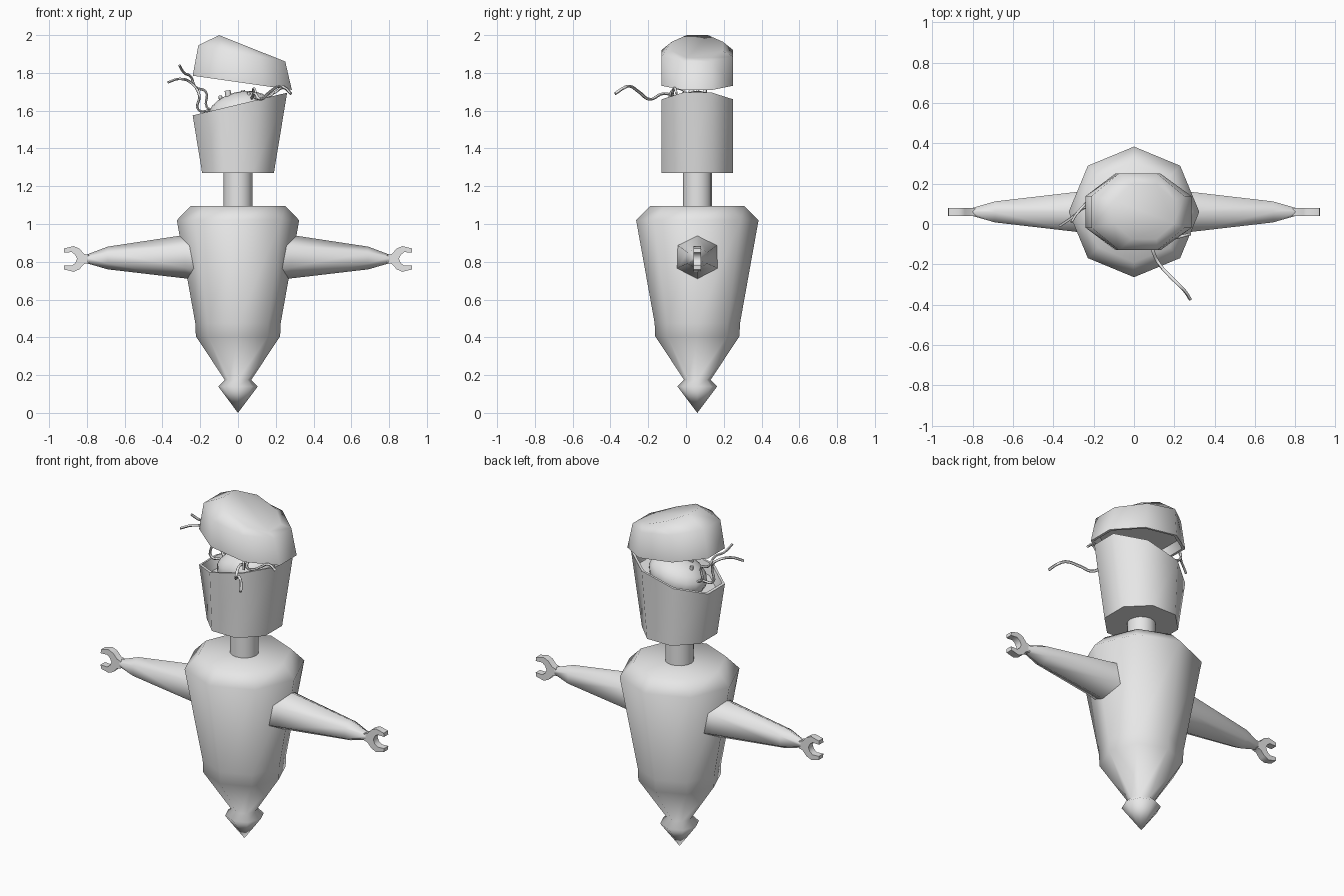
import bpy, bmesh, math
from mathutils import Vector, Matrix

if "Cube" in bpy.data.objects:
    bpy.data.objects.remove(bpy.data.objects["Cube"])

CY = 0.06  # depth of the figure's centre line
grey = bpy.data.materials.new("plain grey")
grey.diffuse_color = (0.8, 0.8, 0.8, 1)
grey.use_nodes = True
grey.node_tree.nodes["Principled BSDF"].inputs["Base Color"].default_value = grey.diffuse_color


def add_object(name, mesh, angle):
    mesh.materials.clear()
    mesh.materials.append(grey)
    mesh.shade_smooth()
    mesh.set_sharp_from_angle(angle=math.radians(angle))
    obj = bpy.data.objects.new(name, mesh)
    bpy.context.collection.objects.link(obj)
    return obj


def from_bmesh(name, bm, angle):
    bmesh.ops.recalc_face_normals(bm, faces=bm.faces)
    mesh = bpy.data.meshes.new(name)
    bm.to_mesh(mesh)
    bm.free()
    return add_object(name, mesh, angle)


def loft(name, rings, angle=60):
    """Skin a stack of equal rings and cap both ends."""
    bm = bmesh.new()
    loops = [[bm.verts.new(p) for p in ring] for ring in rings]
    for a, b in zip(loops, loops[1:]):
        for i in range(len(a)):
            j = (i + 1) % len(a)
            bm.faces.new((a[i], a[j], b[j], b[i]))
    bm.faces.new(loops[0])
    bm.faces.new(loops[-1])
    bmesh.ops.remove_doubles(bm, verts=bm.verts, dist=0.0005)
    return from_bmesh(name, bm, angle)


def round_ring(r, z, sides):
    return [(r * math.cos(2 * math.pi * i / sides),
             CY + r * math.sin(2 * math.pi * i / sides), z) for i in range(sides)]


def head_ring(cx, hx, hy, z, slope):
    """Octagon with flats on the axes, tilted along x."""
    ring = []
    for i in range(8):
        a = math.radians(22.5 + 45 * i)
        k = math.cos(math.radians(22.5))
        dx, dy = hx * math.cos(a) / k, hy * math.sin(a) / k
        ring.append((cx + dx, CY + dy, z + slope * dx))
    return ring


# Tapered body with a pointed foot
body_profile = [(0.0002, 0), (0.105, 0.14), (0.07, 0.175), (0.223, 0.405),
                (0.226, 0.475), (0.324, 1.02), (0.25, 1.095)]
loft("body", [round_ring(r, z, 8) for r, z in body_profile], 85)

# Neck
loft("neck", [round_ring(0.077, z, 16) for z in (1.08, 1.29)])

# Open lower head with a thin rim and a sunken floor
loft("lower_head", [
    head_ring(0.0, 0.19, 0.19, 1.27, 0),
    head_ring(0.01, 0.25, 0.19, 1.635, 0.24),
    head_ring(0.01, 0.235, 0.177, 1.635, 0.24),
    head_ring(0.01, 0.215, 0.165, 1.57, 0.24)])

# Lifted skull cap, hollow underneath
loft("skull_cap", [
    head_ring(0.05, 0.15, 0.135, 1.94, -0.4),
    head_ring(0.02, 0.23, 0.19, 1.903, -0.185),
    head_ring(0.0225, 0.2625, 0.19, 1.7475, -0.143),
    head_ring(0.0225, 0.245, 0.177, 1.7475, -0.143),
    head_ring(0.0225, 0.225, 0.165, 1.80, -0.143)])

# Rounded core inside the open head
bm = bmesh.new()
bmesh.ops.create_uvsphere(bm, u_segments=16, v_segments=10, radius=1,
                          matrix=Matrix.Translation((0.01, CY, 1.60))
                          @ Matrix.Rotation(math.radians(-13.5), 4, 'Y')
                          @ Matrix.Diagonal((0.17, 0.135, 0.10, 1)))
from_bmesh("head_core", bm, 60)

# Short plugs on the core
plugs = [((-0.05, 0.03, 1.67), 0.016, 0.075), ((-0.09, 0.08, 1.65), 0.010, 0.06),
         ((0.03, 0.10, 1.68), 0.010, 0.055), ((0.06, -0.01, 1.67), 0.008, 0.06)]
for n, (pos, r, length) in enumerate(plugs):
    bm = bmesh.new()
    bmesh.ops.create_cone(bm, cap_ends=True, segments=8, radius1=r, radius2=r, depth=length,
                          matrix=Matrix.Translation(pos) @ Matrix.Rotation(math.radians(-8), 4, 'Y'))
    from_bmesh(f"plug_{n + 1}", bm, 50)


# Loose wires
def wire(name, points, r=0.008):
    curve = bpy.data.curves.new(name, 'CURVE')
    curve.dimensions = '3D'
    curve.bevel_depth = r
    curve.bevel_resolution = 1
    curve.resolution_u = 5
    curve.use_fill_caps = True
    spline = curve.splines.new('BEZIER')
    spline.bezier_points.add(len(points) - 1)
    for bp, p in zip(spline.bezier_points, points):
        bp.co = p
        bp.handle_left_type = bp.handle_right_type = 'AUTO'
    temp = bpy.data.objects.new(name + "_path", curve)
    bpy.context.collection.objects.link(temp)
    bpy.context.view_layer.update()
    graph = bpy.context.evaluated_depsgraph_get()
    mesh = bpy.data.meshes.new_from_object(temp.evaluated_get(graph))
    bpy.data.objects.remove(temp)
    add_object(name, mesh, 60)


wire("front_wire", [(0.07, -0.02, 1.66), (0.09, -0.12, 1.69), (0.12, -0.19, 1.66),
                    (0.17, -0.25, 1.70), (0.22, -0.30, 1.73), (0.25, -0.33, 1.72),
                    (0.28, -0.375, 1.69)])
wire("left_wire", [(-0.15, 0.06, 1.60), (-0.21, 0.05, 1.605), (-0.205, 0.05, 1.68),
                   (-0.245, 0.08, 1.745), (-0.31, 0.03, 1.768), (-0.37, -0.01, 1.75)], 0.007)
wire("upper_left_wire", [(-0.13, 0.09, 1.60), (-0.165, 0.09, 1.62), (-0.17, 0.10, 1.70),
                         (-0.225, 0.11, 1.725), (-0.25, 0.09, 1.78), (-0.285, 0.05, 1.80),
                         (-0.31, 0.01, 1.84)], 0.007)
wire("right_wire", [(0.08, 0.00, 1.70), (0.10, -0.06, 1.665), (0.15, -0.07, 1.67),
                    (0.20, -0.07, 1.70), (0.24, -0.06, 1.72), (0.28, -0.05, 1.69)], 0.007)
wire("short_wire", [(0.09, 0.02, 1.66), (0.08, -0.02, 1.71), (0.09, -0.07, 1.71),
                    (0.10, -0.09, 1.66)], 0.006)

# Claw outline: upper half in x and height above the arm axis
upper = [(0.79, 0.02), (0.815, 0.027), (0.84, 0.055), (0.87, 0.068), (0.92, 0.056),
         (0.922, 0.034), (0.88, 0.036), (0.862, 0.022), (0.852, 0.0)]
outline = upper + [(x, -h) for x, h in reversed(upper[:-1])]

for side, label in ((1, "right"), (-1, "left")):
    # Six-sided tapering arm
    rings = []
    for x, r, z in ((0.17, 0.135, 0.827), (0.28, 0.115, 0.827), (0.69, 0.06, 0.82), (0.81, 0.02, 0.815)):
        rings.append([(side * x, CY + r * math.sin(i * math.pi / 3),
                       z + r * math.cos(i * math.pi / 3)) for i in range(6)])
    loft(label + "_arm", rings)

    # Two-pronged claw
    bm = bmesh.new()
    face = bm.faces.new([bm.verts.new((side * x, CY - 0.02, 0.815 + h)) for x, h in outline])
    grown = bmesh.ops.extrude_face_region(bm, geom=[face])["geom"]
    bmesh.ops.translate(bm, vec=Vector((0, 0.04, 0)),
                        verts=[v for v in grown if isinstance(v, bmesh.types.BMVert)])
    from_bmesh(label + "_claw", bm, 50)
